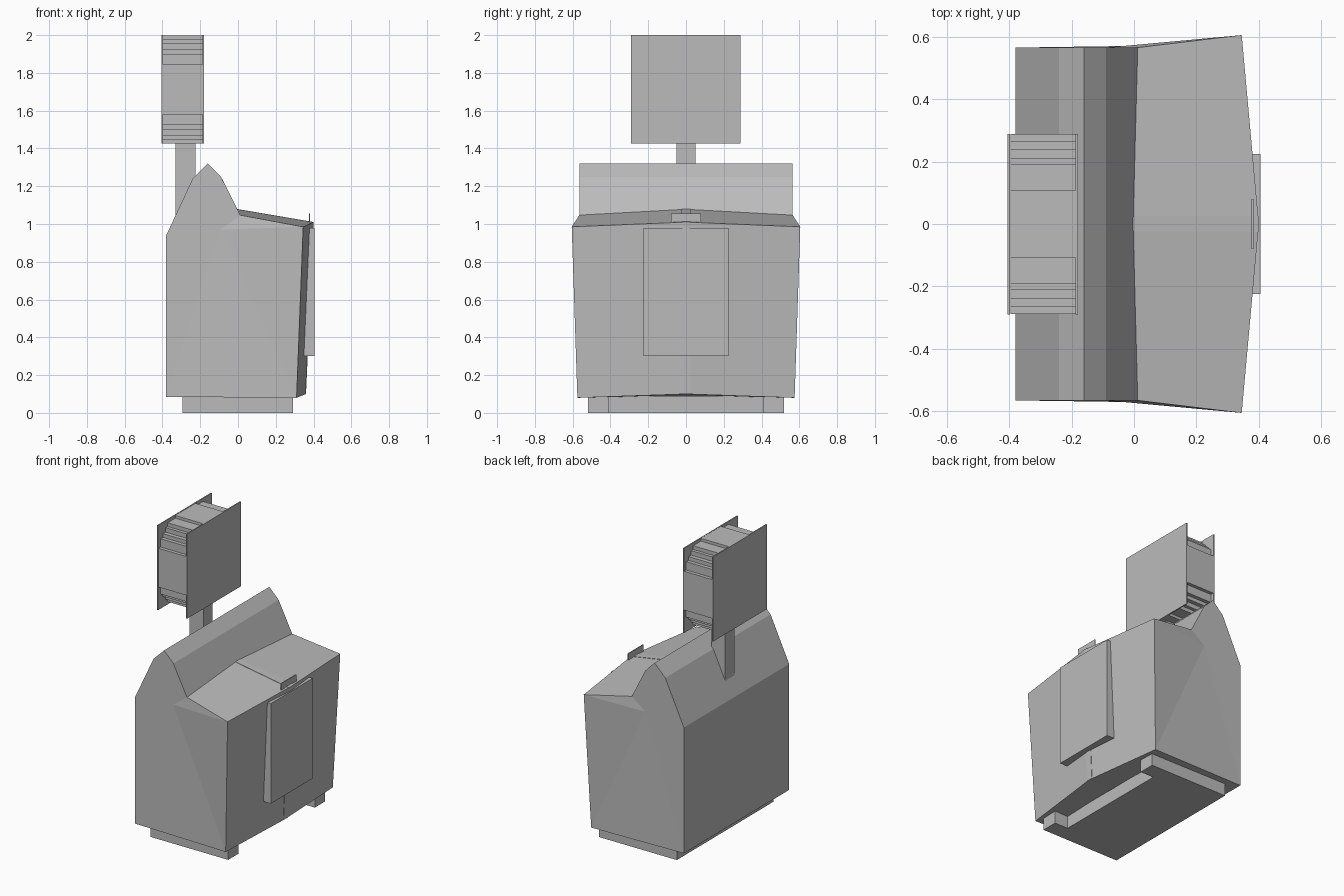
import bpy, bmesh
from mathutils import Vector

cube = bpy.data.objects.get("Cube")
if cube:
    bpy.data.objects.remove(cube, do_unlink=True)

grey = bpy.data.materials.new("light grey")
grey.use_nodes = True
colour = (0.5, 0.5, 0.5, 1)
grey.diffuse_color = colour
grey.node_tree.nodes["Principled BSDF"].inputs["Base Color"].default_value = colour


def finish(name, bm):
    bmesh.ops.recalc_face_normals(bm, faces=bm.faces)
    mesh = bpy.data.meshes.new(name)
    bm.to_mesh(mesh)
    bm.free()
    mesh.materials.append(grey)
    obj = bpy.data.objects.new(name, mesh)
    bpy.context.collection.objects.link(obj)
    return obj


def prism(name, outline, start, end):
    """Closed outline of 3D points, swept from start to end offset."""
    bm = bmesh.new()
    a = [bm.verts.new(Vector(p) + Vector(start)) for p in outline]
    b = [bm.verts.new(Vector(p) + Vector(end)) for p in outline]
    bm.faces.new(a)
    bm.faces.new(b)
    for i in range(len(a)):
        j = (i + 1) % len(a)
        bm.faces.new((a[i], a[j], b[j], b[i]))
    return finish(name, bm)


def box(name, x, y, z):
    corners = [(x[0], 0, z[0]), (x[1], 0, z[0]), (x[1], 0, z[1]), (x[0], 0, z[1])]
    return prism(name, corners, (0, y[0], 0), (0, y[1], 0))


# Cabinet: one half, mirrored across the centre plane
HALF = 0.565
bm = bmesh.new()


def vert(x, y, z):
    return bm.verts.new((x, y, z))


profile = [(-0.38, 0.085), (-0.38, 0.94), (-0.24, 1.24), (-0.16, 1.32), (-0.09, 1.25)]
side = [vert(x, HALF, z) for x, z in profile]
mid = [vert(x, 0, z) for x, z in profile]
lid_side, lid_mid = vert(0.012, HALF, 1.047), vert(-0.003, 0, 1.078)
fold = vert(-0.09, HALF, 0.97)
top_side, top_mid = vert(0.345, 0.605, 0.985), vert(0.4, 0, 1.01)
low_side, low_mid = vert(0.31, 0.575, 0.08), vert(0.36, 0, 0.1)
for i in range(len(profile) - 1):
    bm.faces.new((side[i], side[i + 1], mid[i + 1], mid[i]))
for face in [
    (side[4], lid_side, lid_mid, mid[4]),
    (lid_side, top_side, top_mid, lid_mid),
    (top_side, low_side, low_mid, top_mid),
    (low_side, side[0], mid[0], low_mid),
    (fold, low_side, top_side),
    (fold, top_side, lid_side),
    (*side, lid_side, fold),
    (side[0], fold, low_side),
]:
    if face[0] is side[0] and len(face) > 4:
        # Side wall up to the fold
        bm.faces.new(face)
    else:
        bm.faces.new(face)
cabinet = finish("cabinet", bm)
mirror = cabinet.modifiers.new("mirror", "MIRROR")
mirror.use_axis = (False, True, False)

# Plinth and front feet
box("plinth", (-0.295, 0.19), (-0.52, 0.52), (0, 0.09))
for label, s in (("left", 1), ("right", -1)):
    box(label + "_foot", (0.185, 0.29), sorted((s * 0.41, s * 0.52)), (0, 0.09))

# Front door, straps and latch
box("door", (0.33, 0.405), (-0.225, 0.225), (0.3, 0.98))
prism("lower_strap", [(0.34, 0, 0.1), (0.36, 0, 0.1), (0.37, 0, 0.32), (0.35, 0, 0.32)],
      (0, -0.025, 0), (0, 0.025, 0))
prism("lid_strap", [(0, 0, 1.06), (-0.002, 0, 1.079), (0.398, 0, 1.011), (0.39, 0, 0.99)],
      (0, -0.025, 0), (0, 0.025, 0))
box("latch", (0.376, 0.382), (-0.08, 0.08), (0.985, 1.055))

# Post
box("post", (-0.33, -0.225), (-0.05, 0.05), (0.98, 1.435))

# Stepped drum between two square plates
CENTRE = 1.7125
ys = [0.108, 0.19, 0.212, 0.24, 0.265, 0.288]
zs = [0.2865, 0.268, 0.243, 0.213, 0.188, 0.132]
quarter = []
for y, z, nxt in zip(ys, zs, zs[1:] + [None]):
    quarter.append((y, z))
    if nxt is not None:
        quarter.append((y, nxt))
steps = quarter + [(y, -z) for y, z in reversed(quarter)]
steps += [(-y, z) for y, z in reversed(steps)]
prism("stepped_drum", [(0, y, z + CENTRE) for y, z in steps], (-0.396, 0, 0), (-0.185, 0, 0))
for label, x in (("front_plate", -0.187), ("back_plate", -0.405)):
    box(label, (x, x + 0.008), (-0.29, 0.288), (1.425, 2.0))
